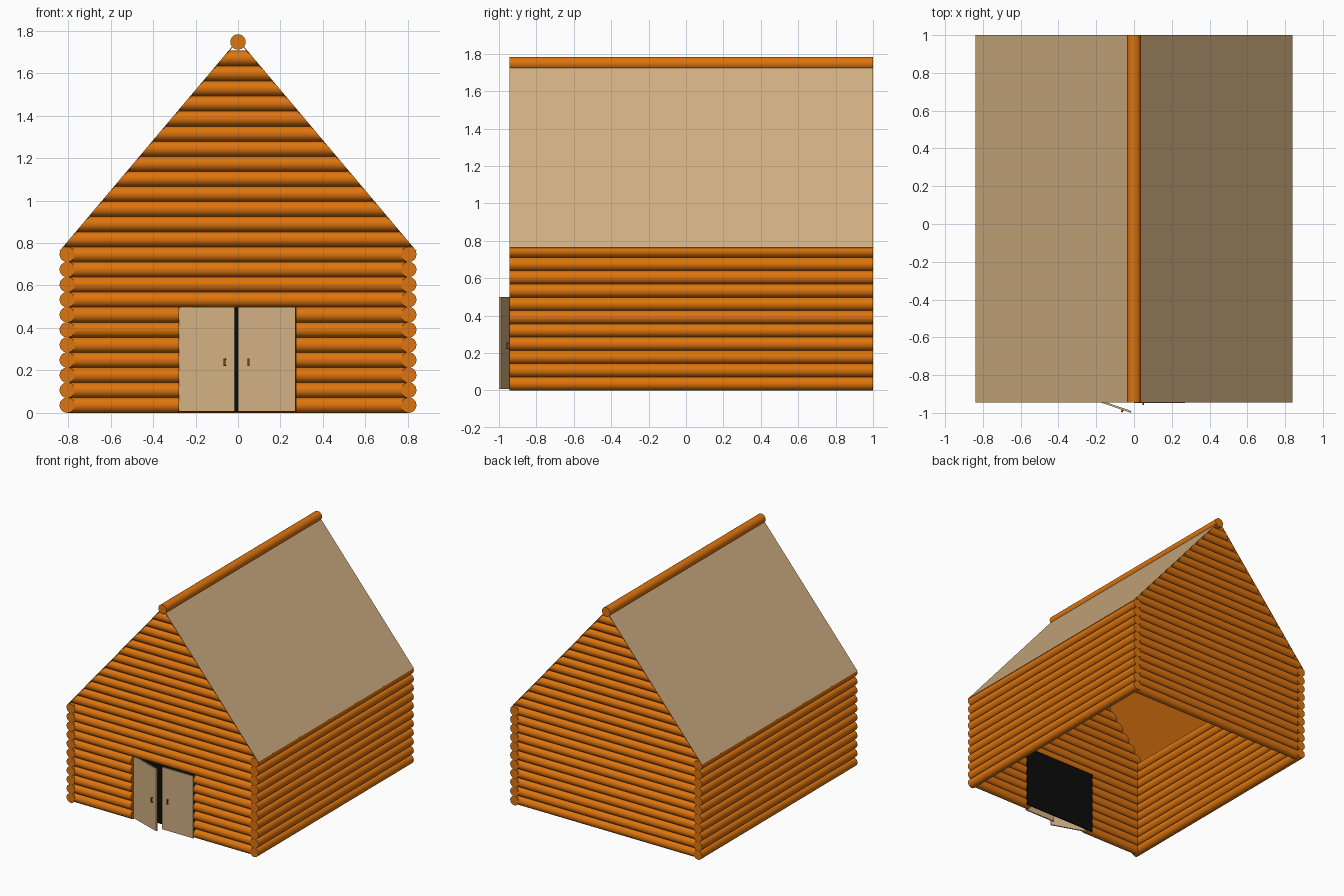
import bpy, bmesh, math
from mathutils import Matrix, Vector

if "Cube" in bpy.data.objects:
    bpy.data.objects.remove(bpy.data.objects["Cube"])


def material(name, r, g, b):
    def lin(c):
        c /= 255
        return c / 12.92 if c <= 0.04045 else ((c + 0.055) / 1.055) ** 2.4
    m = bpy.data.materials.new(name)
    m.diffuse_color = (lin(r), lin(g), lin(b), 1)
    m.use_nodes = True
    m.node_tree.nodes["Principled BSDF"].inputs["Base Color"].default_value = m.diffuse_color
    return m


LOG = material("orange log", 222, 117, 14)
TAN = material("tan board", 210, 177, 131)
DARK = material("dark opening", 12, 12, 12)
BROWN = material("brown handle", 120, 70, 14)

R, STEP, SIDES = 0.0362, 0.071, 24
FRONT, BACK = -0.945, 1.0
WALL_X = 0.804
EAVE, RIDGE = (0.84, 0.763), (0.018, 1.737)


def roof_half_width(z):
    t = (z - EAVE[1]) / (RIDGE[1] - EAVE[1])
    return EAVE[0] + t * (RIDGE[0] - EAVE[0])


def add_log(bm, ring_a, ring_b):
    a = [bm.verts.new(p) for p in ring_a]
    b = [bm.verts.new(p) for p in ring_b]
    bm.faces.new(a)
    bm.faces.new(b[::-1])
    for i in range(len(a)):
        j = (i + 1) % len(a)
        bm.faces.new((a[j], a[i], b[i], b[j]))


def circle(u, z):
    return [(u + R * math.cos(2 * math.pi * i / SIDES),
             z + R * math.sin(2 * math.pi * i / SIDES)) for i in range(SIDES)]


def log_x(bm, y, z, x0, x1):
    c = circle(y, z)
    add_log(bm, [(x0, *p) for p in c], [(x1, *p) for p in c])


def log_y(bm, x, z):
    c = circle(x, z)
    add_log(bm, [(p[0], FRONT, p[1]) for p in c], [(p[0], BACK, p[1]) for p in c])


def finish(bm, name, mats, smooth=False):
    bmesh.ops.recalc_face_normals(bm, faces=bm.faces)
    me = bpy.data.meshes.new(name)
    bm.to_mesh(me)
    bm.free()
    for m in mats:
        me.materials.append(m)
    ob = bpy.data.objects.new(name, me)
    bpy.context.collection.objects.link(ob)
    if smooth:
        bpy.ops.object.select_all(action='DESELECT')
        ob.select_set(True)
        bpy.context.view_layer.objects.active = ob
        bpy.ops.object.shade_smooth_by_angle(angle=math.radians(40))
    return ob


def add_box(bm, lo, hi, mat=0):
    lo, hi = Vector(lo), Vector(hi)
    mtx = Matrix.Translation((lo + hi) / 2) @ Matrix.Diagonal((*(hi - lo), 1))
    for v in bmesh.ops.create_cube(bm, size=1, matrix=mtx)['verts']:
        for f in v.link_faces:
            f.material_index = mat


# side walls: eleven logs each
for name, s in (("left_wall", -1), ("right_wall", 1)):
    bm = bmesh.new()
    for i in range(11):
        log_y(bm, s * WALL_X, R + i * STEP)
    finish(bm, name, [LOG], True)

# front and back walls with gables; the front leaves a doorway seven logs high
for name, y, doorway in (("front_wall", FRONT + R, True), ("back_wall", BACK - R, False)):
    bm = bmesh.new()
    for i in range(24):
        z = R + i * STEP
        if i < 7 and doorway:
            log_x(bm, y, z, -WALL_X, -0.277)
            log_x(bm, y, z, 0.272, WALL_X)
        elif i < 11:
            log_x(bm, y, z, -WALL_X, WALL_X)
        else:
            # gable logs have ends cut to the roof slope
            c = circle(y, z)
            w = [max(roof_half_width(p[1]) - 0.004, 0.004) for p in c]
            add_log(bm, [(-k, *p) for k, p in zip(w, c)], [(k, *p) for k, p in zip(w, c)])
    finish(bm, name, [LOG], True)

# roof slabs: tan outside, log colour underneath
for name, s in (("left_roof", -1), ("right_roof", 1)):
    bm = bmesh.new()
    n = Vector((RIDGE[1] - EAVE[1], EAVE[0] - RIDGE[0])).normalized() * 0.004
    prof = [EAVE, RIDGE, (RIDGE[0] - n.x, RIDGE[1] - n.y), (EAVE[0] - n.x, EAVE[1] - n.y)]
    add_log(bm, [(s * x, FRONT, z) for x, z in prof], [(s * x, BACK, z) for x, z in prof])
    bmesh.ops.recalc_face_normals(bm, faces=bm.faces)
    for f in bm.faces:
        f.material_index = 0 if f.normal.z > 0.1 else 1
    finish(bm, name, [TAN, LOG])

# ridge log
bm = bmesh.new()
log_y(bm, 0, 1.747)
finish(bm, "ridge_log", [LOG], True)

# dark panel behind the doorway
bm = bmesh.new()
add_box(bm, (-0.32, -0.876, 0.004), (0.32, -0.867, 0.498))
finish(bm, "doorway_panel", [DARK])


# doors with pull handles; the left one stands ajar
def door(name, s, hinge, length, angle, handle):
    bm = bmesh.new()
    add_box(bm, (min(0, s * length), -0.005, 0.006), (max(0, s * length), 0.005, 0.498))
    h = s * handle
    add_box(bm, (h - 0.005, -0.017, 0.22), (h + 0.005, -0.012, 0.256), 1)
    for z in (0.22, 0.25):
        add_box(bm, (h - 0.005, -0.013, z), (h + 0.005, -0.004, z + 0.006), 1)
    bm.transform(Matrix.Translation(hinge) @ Matrix.Rotation(math.radians(angle), 4, 'Z'))
    finish(bm, name, [TAN, BROWN])


door("left_door", 1, (-0.276, -0.905, 0), 0.276, -19, 0.23)
door("right_door", -1, (0.271, -0.942, 0), 0.272, 0, 0.222)
